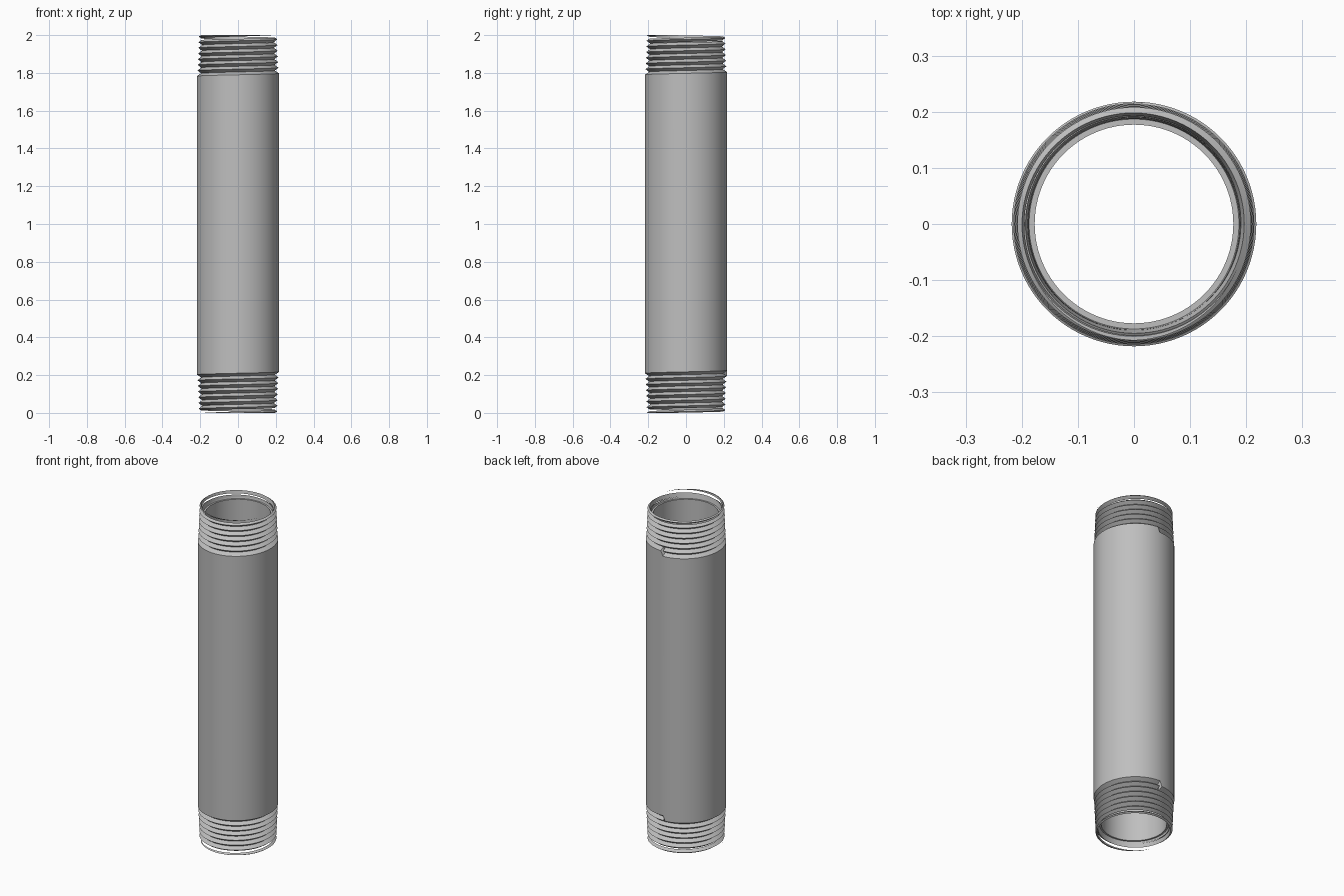
import bpy
import bmesh
from math import sin, cos, pi, radians
from mathutils import Matrix

if "Cube" in bpy.data.objects:
    bpy.data.objects.remove(bpy.data.objects["Cube"])

SIDES = 96
PITCH = 0.03
DEPTH = 0.02          # thread depth
EDGE = 0.775          # height of the body shoulder above the middle
TAPER = 0.04
CONE = 0.26           # slope of the countersink in each mouth

steel = bpy.data.materials.new("steel grey")
steel.use_nodes = True
grey = (0.52, 0.52, 0.52, 1)
steel.diffuse_color = grey
steel.node_tree.nodes["Principled BSDF"].inputs["Base Color"].default_value = grey


def crest(z):
    return 0.2075 + TAPER * (1 - z)


def cone(z):
    return 0.187 + CONE * (z - 0.95)


def point(bm, i, r, z):
    # angles start at the back and run counter-clockwise
    a = pi / 2 + 2 * pi * i / SIDES
    return bm.verts.new((r * cos(a), r * sin(a), z))


def skin(bm, rings, close):
    for a, b in zip(rings, rings[1:]):
        for k in range(len(a) if close else len(a) - 1):
            n = (k + 1) % len(a)
            bm.faces.new((a[k], b[k], b[n], a[n]))


def finish(bm, name, turn=False):
    if turn:
        bmesh.ops.rotate(bm, verts=bm.verts, cent=(0, 0, 0),
                         matrix=Matrix.Rotation(pi, 3, 'Y'))
    bmesh.ops.translate(bm, verts=bm.verts, vec=(0, 0, 1))
    bmesh.ops.recalc_face_normals(bm, faces=bm.faces)
    mesh = bpy.data.meshes.new(name)
    bm.to_mesh(mesh)
    bm.free()
    mesh.materials.append(steel)
    ob = bpy.data.objects.new(name, mesh)
    bpy.context.collection.objects.link(ob)
    bpy.ops.object.select_all(action='DESELECT')
    ob.select_set(True)
    bpy.context.view_layer.objects.active = ob
    bpy.ops.object.shade_smooth_by_angle(angle=radians(25))


# Pipe body: half a lathed tube with a spiral shoulder, then its turned copy
bm = bmesh.new()
rings = []
for i in range(SIDES):
    rise = EDGE + PITCH * i / SIDES
    low = rise + PITCH / 2
    profile = [(0.218, 0), (0.218, rise), (crest(low) - DEPTH, low),
               (0.189, 0.958), (0.187, 0.95), (0.177, 0.95), (0.177, 0)]
    rings.append([point(bm, i, r, z) for r, z in profile])
skin(bm, rings + rings[:1], False)
copy = bmesh.ops.duplicate(bm, geom=bm.verts[:] + bm.edges[:] + bm.faces[:])
half = [g for g in copy["geom"] if isinstance(g, bmesh.types.BMVert)]
bmesh.ops.rotate(bm, verts=half, cent=(0, 0, 0), matrix=Matrix.Rotation(pi, 3, 'Y'))
bmesh.ops.remove_doubles(bm, verts=bm.verts, dist=0.0001)
finish(bm, "pipe_body")

# Threads: a tapered V ridge wound up each end, cut flat at the mouth
for name, turn in (("upper_thread", False), ("lower_thread", True)):
    bm = bmesh.new()
    rings = []
    for i in range(int(7.2 * SIDES)):
        z = EDGE + PITCH * (1 + i / SIDES)
        r = crest(z)
        ring = [point(bm, i, r, z)]
        for s in (1, -1):
            # each flank runs down to the root, or to the countersink if nearer
            drop = DEPTH - s * TAPER * PITCH / 2
            t = min(1, (r - cone(z)) / (drop - s * CONE * PITCH / 2))
            ring.append(point(bm, i, r - t * drop, z - s * t * PITCH / 2))
        rings.append(ring)
    skin(bm, rings, True)
    bm.faces.new(rings[0])
    bm.faces.new(rings[-1])
    bmesh.ops.bisect_plane(bm, geom=bm.verts[:] + bm.edges[:] + bm.faces[:],
                           plane_co=(0, 0, 1), plane_no=(0, 0, 1), clear_outer=True)
    rim = [e for e in bm.edges if e.is_boundary]
    bmesh.ops.holes_fill(bm, edges=rim, sides=0)
    finish(bm, name, turn)
